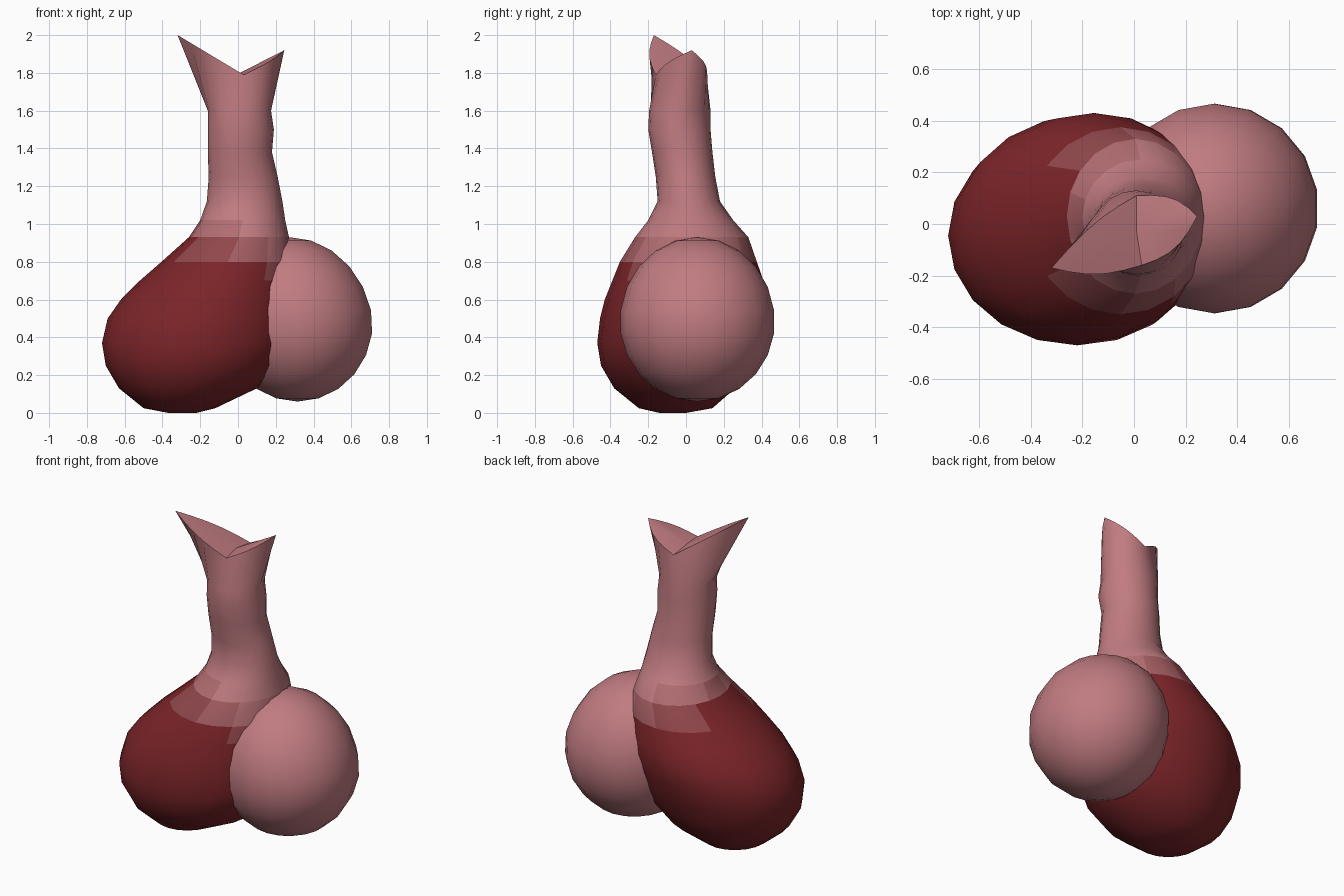
import bpy, bmesh, math
from mathutils import Vector

if "Cube" in bpy.data.objects:
    bpy.data.objects.remove(bpy.data.objects["Cube"])

DARK, PINK = (0.20, 0.018, 0.022), (0.53, 0.20, 0.22)
SEG = 20


def blend_material(t):
    mat = bpy.data.materials.new("flesh_%d" % round(t * 10))
    mat.diffuse_color = [a + (b - a) * t for a, b in zip(DARK, PINK)] + [1]
    mat.use_nodes = True
    mat.node_tree.nodes["Principled BSDF"].inputs["Base Color"].default_value = mat.diffuse_color
    return mat


MATS = [blend_material(t) for t in (0, 0.25, 0.5, 0.75, 1)]


def finish(name, bm, materials, angle=50):
    bmesh.ops.recalc_face_normals(bm, faces=bm.faces)
    mesh = bpy.data.meshes.new(name)
    bm.to_mesh(mesh)
    bm.free()
    for m in materials:
        mesh.materials.append(m)
    ob = bpy.data.objects.new(name, mesh)
    bpy.context.collection.objects.link(ob)
    bpy.context.view_layer.objects.active = ob
    ob.select_set(True)
    bpy.ops.object.shade_smooth_by_angle(angle=math.radians(angle))
    ob.select_set(False)
    return ob


# dark chamber rising into the neck: z, x range, y range of each ring
RINGS = [
    (0.00, -0.37, -0.22, -0.14, 0.00),
    (0.025, -0.50, -0.12, -0.25, 0.14),
    (0.13, -0.63, 0.10, -0.38, 0.26),
    (0.25, -0.70, 0.22, -0.45, 0.33),
    (0.37, -0.72, 0.28, -0.47, 0.38),
    (0.50, -0.69, 0.30, -0.455, 0.42),
    (0.60, -0.62, 0.31, -0.43, 0.43),
    (0.70, -0.52, 0.31, -0.39, 0.41),
    (0.80, -0.405, 0.30, -0.35, 0.375),
    (0.93, -0.26, 0.27, -0.27, 0.33),
    (1.02, -0.20, 0.25, -0.20, 0.25),
    (1.12, -0.165, 0.235, -0.15, 0.18),
    (1.25, -0.155, 0.21, -0.16, 0.155),
    (1.38, -0.16, 0.18, -0.18, 0.14),
    (1.50, -0.16, 0.19, -0.20, 0.13),
    (1.60, -0.16, 0.175, -0.195, 0.13),
]
bm = bmesh.new()
loops = []
for z, x0, x1, y0, y1 in RINGS:
    loop = []
    for i in range(SEG):
        a = 2 * math.pi * i / SEG
        loop.append(bm.verts.new(((x0 + x1) / 2 + (x1 - x0) / 2 * math.cos(a),
                                  (y0 + y1) / 2 + (y1 - y0) / 2 * math.sin(a), z)))
    loops.append(loop)

# forked rim: right tip, back saddle, left tip, front saddle
corners = [Vector(p) for p in ((0.245, 0.03, 1.92), (0.01, 0.11, 1.78),
                               (-0.32, -0.17, 2.0), (0.03, -0.16, 1.79))]
rim = []
for i in range(SEG):
    k, f = divmod(i / SEG * 4, 1)
    k = int(k)
    p = corners[k].lerp(corners[(k + 1) % 4], f)
    if k in (0, 3):
        p.x += 0.02 * math.sin(math.pi * f)
    p.y += (0.03 if k < 2 else -0.03) * math.sin(math.pi * f)
    rim.append(bm.verts.new(p))
loops.append(rim)
for a, b in zip(loops, loops[1:]):
    for i in range(SEG):
        j = (i + 1) % SEG
        bm.faces.new((a[i], a[j], b[j], b[i]))
bm.faces.new(loops[0])
saddle = bm.verts.new((0.01, -0.03, 1.80))
for i in range(SEG):
    bm.faces.new((rim[i], rim[(i + 1) % SEG], saddle))
for f in bm.faces:
    c = f.calc_center_median()
    t = (c.z + 0.3 * c.x - 0.76) / 0.24
    f.material_index = round(4 * max(0, min(1, t)))
finish("dark_chamber_and_forked_neck", bm, MATS)

# pink side chamber
bm = bmesh.new()
bmesh.ops.create_uvsphere(bm, u_segments=18, v_segments=11, radius=1)
for v in bm.verts:
    n = v.co.copy()
    v.co = Vector((0.315 + 0.405 * n.x - 0.04 * max(0, n.z),
                   0.06 + 0.41 * n.y,
                   0.48 + (0.45 if n.z > 0 else 0.42) * n.z))
finish("pink_side_chamber", bm, [MATS[4]], 80)
